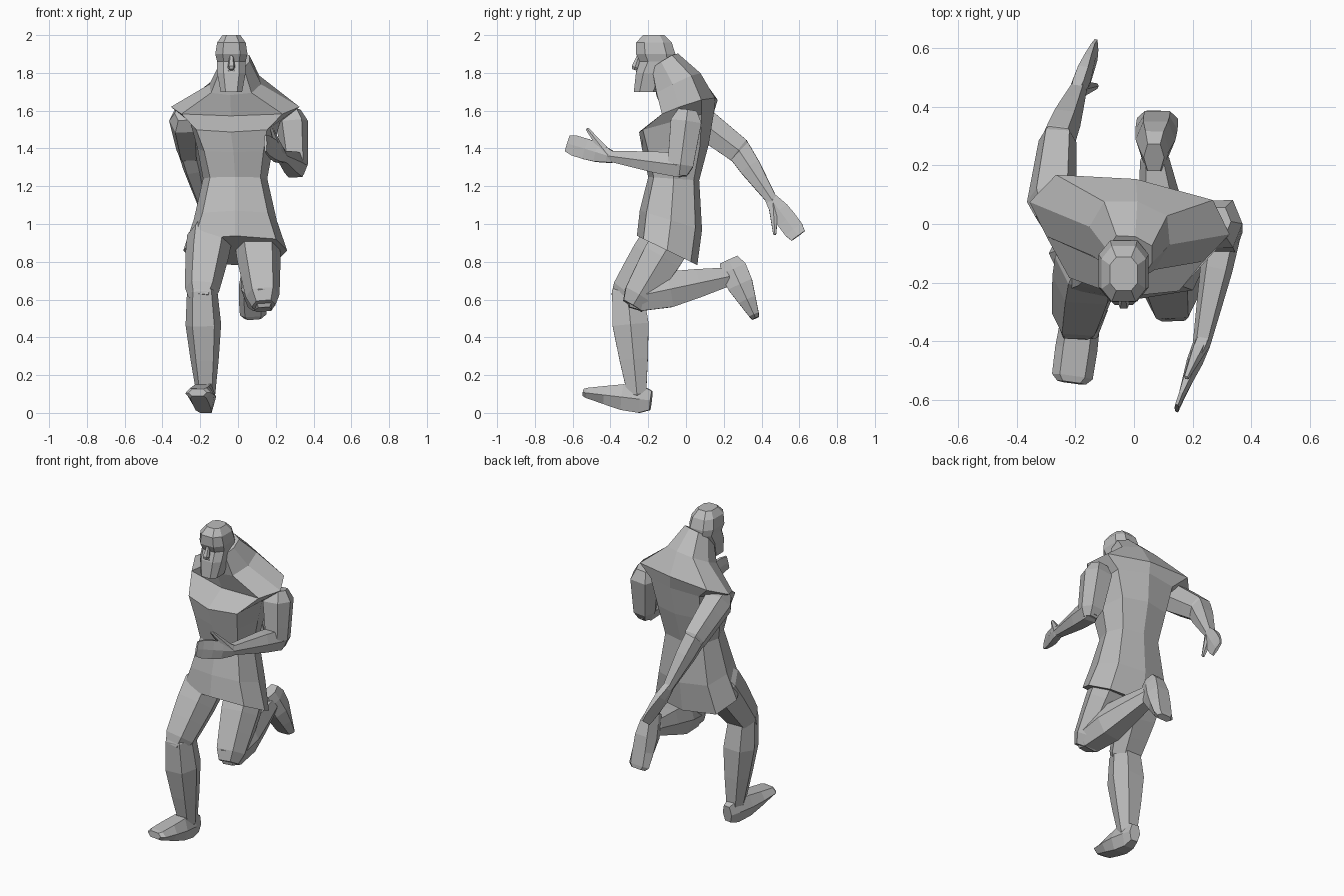
import bpy
import bmesh
from math import sin, cos, pi, copysign
from mathutils import Vector, Matrix

cube = bpy.data.objects.get("Cube")
if cube:
    bpy.data.objects.remove(cube, do_unlink=True)

# One plain clay colour for the whole figure
clay = bpy.data.materials.new("clay_grey")
clay.use_nodes = True
colour = (0.5, 0.5, 0.5, 1)
clay.diffuse_color = colour
clay.node_tree.nodes["Principled BSDF"].inputs["Base Color"].default_value = colour


def outline(sides, start):
    """Unit cross-section, slightly squarer than a circle."""
    def squarer(value):
        return copysign(abs(value) ** 0.7, value)
    angles = [start + 2 * pi * i / sides for i in range(sides)]
    return [(squarer(cos(angle)), squarer(sin(angle))) for angle in angles]


def skin(name, rings):
    """Join rings of points into one closed, flat-shaded surface."""
    bm = bmesh.new()
    loops = [[bm.verts.new(point) for point in ring] for ring in rings]
    count = len(loops[0])
    for low, high in zip(loops, loops[1:]):
        for i in range(count):
            j = (i + 1) % count
            bm.faces.new((low[i], low[j], high[j], high[i]))
    bm.faces.new(loops[0])
    bm.faces.new(loops[-1])
    bmesh.ops.recalc_face_normals(bm, faces=bm.faces)
    mesh = bpy.data.meshes.new(name)
    bm.to_mesh(mesh)
    bm.free()
    mesh.materials.append(clay)
    obj = bpy.data.objects.new(name, mesh)
    bpy.context.collection.objects.link(obj)


def stack(name, x, layers, waist, lean, twist, start):
    """Layers of y, z, half width, half depth that tilt and turn away from the waist."""
    shape = outline(8, start)
    rings = []
    for y, z, width, depth in layers:
        rise = lean * (z - waist)
        spin = Matrix.Rotation(twist * max(z - waist, 0), 3, "Z")
        centre = Vector((x, y, z))
        rings.append([centre + spin @ Vector((u * width, v * depth, v * depth * rise))
                      for u, v in shape])
    skin(name, rings)


def limb(name, start, end, widths, depths, bulge, blunt):
    """Six-sided muscle between two joints; blunt sets the size of its end faces."""
    start, end = Vector(start), Vector(end)
    along = (end - start).normalized()
    across = Vector((1, 0, 0))
    across = (across - along * across.dot(along)).normalized()
    up = along.cross(across)
    shape = outline(6, 0)

    def ring(centre, t, scale):
        width = scale * (widths[0] + (widths[1] - widths[0]) * t)
        depth = scale * (depths[0] + (depths[1] - depths[0]) * t)
        return [centre + across * u * width + up * v * depth for u, v in shape]

    rings = [ring(start - along * depths[0] * 0.7, 0, blunt)]
    for i in range(4):
        t = i / 3
        swell = 1 + bulge * sin(pi * t ** 0.7)
        rings.append(ring(start.lerp(end, t), t, swell))
    rings.append(ring(end + along * depths[1] * 0.7, 1, blunt))
    skin(name, rings)


# Torso with flared tunic, shoulders turned toward the forward arm
stack("torso", -.015, [
    (-.1, .86, .275, .16),
    (-.08, 1.02, .22, .165),
    (-.065, 1.24, .17, .135),
    (-.055, 1.4, .2, .175),
    (-.05, 1.54, .24, .2),
    (.02, 1.62, .345, .135),
    (-.04, 1.74, .14, .12),
    (-.11, 1.86, .08, .07),
], waist=1.3, lean=1.1, twist=-.5, start=0)

# Head with overhanging brow and square beard
face_x = -.035
stack("head", face_x, [
    (-.21, 1.7, .06, .07),
    (-.18, 1.8, .08, .09),
    (-.15, 1.86, .08, .1),
    (-.16, 1.9, .09, .11),
    (-.17, 1.96, .08, .1),
    (-.17, 2, .05, .06),
], waist=1, lean=0, twist=0, start=pi / 8)
limb("nose", (face_x, -.25, 1.89), (face_x, -.27, 1.83), (.01, .02), (.01, .02), 0, .6)
for side, word in ((-1, "right"), (1, "left")):
    limb(word + "_moustache", (face_x + side * .01, -.255, 1.81),
         (face_x + side * .04, -.245, 1.75), (.01, .01), (.01, .01), 0, .6)

# Joints of the running pose
pose = {
    "right": {
        "shoulder": (-.28, .07, 1.55), "elbow": (-.26, .28, 1.39),
        "wrist": (-.19, .46, 1.12), "fingers": (-.14, .57, .97),
        "thumb": (-.13, .47, .95),
        "hip": (-.15, -.12, .93), "knee": (-.19, -.31, .65),
        "ankle": (-.17, -.26, .1), "heel": (-.17, -.24, .072),
        "toe": (-.21, -.52, .105),
    },
    "left": {
        "shoulder": (.285, 0, 1.54), "elbow": (.305, -.03, 1.31),
        "wrist": (.23, -.41, 1.36), "fingers": (.16, -.59, 1.415),
        "thumb": (.18, -.52, 1.5),
        "hip": (.1, -.07, .92), "knee": (.13, -.25, .62),
        "ankle": (.07, .22, .72), "heel": (.07, .25, .76),
        "toe": (.08, .36, .52),
    },
}

# Muscles shared by both sides: joints, half widths, half depths, bulge, bluntness
muscles = {
    "upper_arm": ("shoulder", "elbow", (.085, .065), (.09, .075), 0, .6),
    "forearm": ("elbow", "wrist", (.06, .03), (.07, .03), .1, .6),
    "hand": ("wrist", "fingers", (.03, .01), (.04, .06), .2, .8),
    "thumb": ("wrist", "thumb", (.03, .01), (.03, .01), 0, .6),
    "thigh": ("hip", "knee", (.12, .09), (.12, .09), .05, .7),
    "shin": ("knee", "ankle", (.08, .05), (.09, .055), .35, .6),
    "foot": ("heel", "toe", (.05, .07), (.08, .03), .2, .7),
}
for side, joints in pose.items():
    for part, (start, end, widths, depths, bulge, blunt) in muscles.items():
        limb(side + "_" + part, joints[start], joints[end], widths, depths, bulge, blunt)
